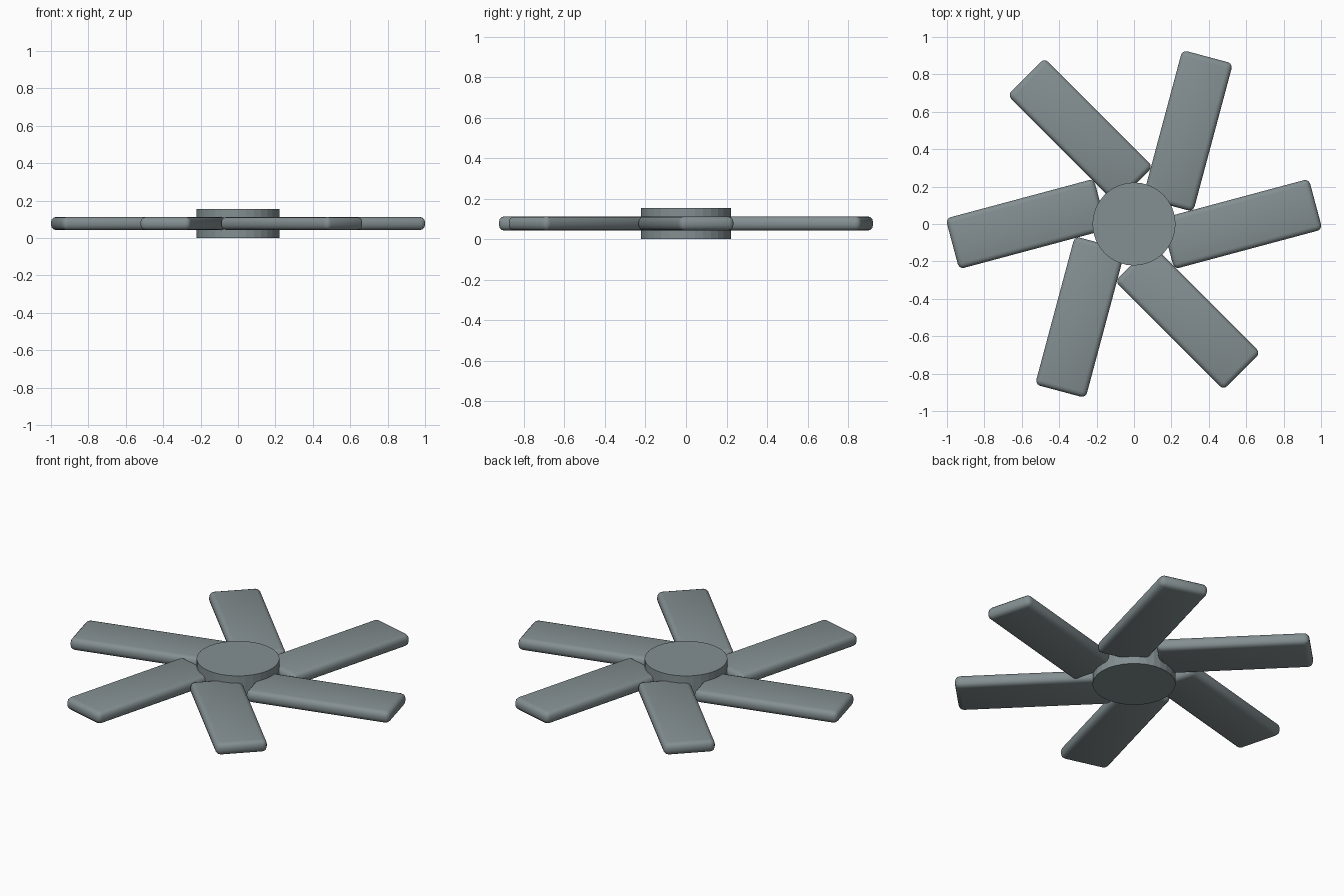
import bpy
import math

cube = bpy.data.objects.get("Cube")
if cube:
    bpy.data.objects.remove(cube, do_unlink=True)

HEIGHT = 0.155
BLADES = 6
TWIST = math.radians(15)

# Single painted metal colour
metal = bpy.data.materials.new("blue_grey_metal")
metal.use_nodes = True
colour = (0.23, 0.275, 0.285, 1)
metal.diffuse_color = colour
metal.node_tree.nodes["Principled BSDF"].inputs["Base Color"].default_value = colour


def finish(obj, name):
    obj.name = name
    obj.data.materials.clear()
    obj.data.materials.append(metal)


# Central hub disc
bpy.ops.mesh.primitive_cylinder_add(vertices=32, radius=0.222, depth=HEIGHT,
                                    location=(0, 0, HEIGHT / 2))
finish(bpy.context.object, "hub")

# Flat rounded blades, each skewed from its own spoke direction
for i in range(BLADES):
    angle = i * math.tau / BLADES
    bpy.ops.mesh.primitive_cube_add(
        size=1,
        location=(0.575 * math.cos(angle), 0.575 * math.sin(angle), HEIGHT / 2),
        rotation=(0, 0, angle + TWIST))
    blade = bpy.context.object
    blade.scale = (0.82, 0.28, 0.07)
    bpy.ops.object.transform_apply(location=False, rotation=False, scale=True)
    finish(blade, f"blade_{i + 1}")
    bevel = blade.modifiers.new("rounded_edges", "BEVEL")
    bevel.width = 0.028
    bevel.segments = 3
    bpy.ops.object.modifier_apply(modifier=bevel.name)
    bpy.ops.object.shade_smooth_by_angle(angle=math.radians(35))
